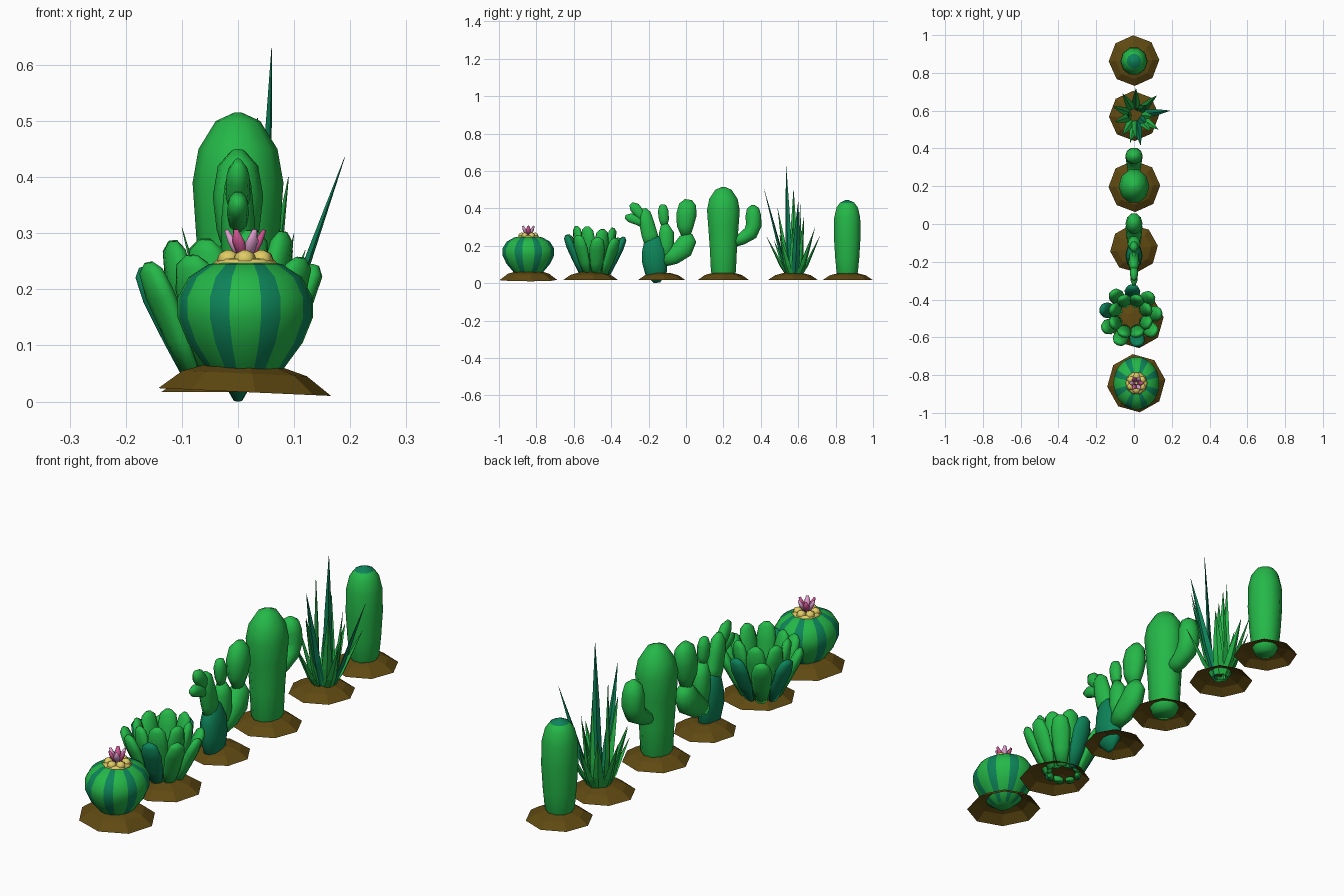
import bpy, math, random
from mathutils import Vector as V

random.seed(4)


def material(name, rgb):
    m = bpy.data.materials.new(name)
    m.diffuse_color = (*rgb, 1)
    return m


GREEN = material("leaf green", (0.018, 0.48, 0.065))
DARK = material("deep green", (0.004, 0.23, 0.10))
SOIL = material("soil brown", (0.115, 0.067, 0.006))
YELLOW = material("yellow", (0.75, 0.6, 0.13))
PINK = material("pink", (0.62, 0.09, 0.28))
PALE = material("pale pink", (0.72, 0.33, 0.6))


def make(name, verts, faces, mats, smooth=True):
    me = bpy.data.meshes.new(name)
    me.from_pydata(verts, [], faces)
    for m in mats:
        me.materials.append(m)
    for p in me.polygons:
        p.use_smooth = smooth
    ob = bpy.data.objects.new(name, me)
    bpy.context.collection.objects.link(ob)
    return ob


def loft(name, path, widths, thick, mat, side=(1, 0, 0), n=8, smooth=True, turn=0.0):
    """Rings along a path: 'widths' along side, 'thick' across it; closed ends."""
    pts = [V(p) for p in path]
    side = V(side).normalized()
    verts, faces = [], []
    for i, p in enumerate(pts):
        t = (pts[min(i + 1, len(pts) - 1)] - pts[max(i - 1, 0)]).normalized()
        other = t.cross(side).normalized()
        for j in range(n):
            a = 2 * math.pi * j / n + turn
            verts.append(p + side * math.cos(a) * widths[i] + other * math.sin(a) * thick[i])
    for i in range(len(pts) - 1):
        for j in range(n):
            k = (j + 1) % n
            faces.append((i * n + j, i * n + k, i * n + n + k, i * n + n + j))
    faces.append(tuple(reversed(range(n))))
    faces.append(tuple(range(len(verts) - n, len(verts))))
    mats = mat if isinstance(mat, list) else [mat]
    return make(name, verts, faces, mats, smooth)


def column(name, x, y, profile, mat, squash=1.0, n=12, turn=0.0):
    """Upright body of revolution from (radius, height) pairs, squashed in x."""
    return loft(name, [(x, y, z) for r, z in profile], [r * squash for r, z in profile],
                [r for r, z in profile], mat, n=n, turn=turn)


def pad(name, spine, widths, depths, mat):
    """Cactus pad or arm lying in the y-z plane; widths in plane, depths along x."""
    return loft(name, [(0, y, z) for y, z in spine], depths, widths, mat, n=10)


# soil mounds: hollow eight-sided domes (x, y, radius, top, tilt)
for i, (x, y, r, top, tilt) in enumerate([(0.012, -0.843, 0.155, 0.068, -0.045), (0.01, -0.51, 0.148, 0.06, 0),
                                          (0, -0.13, 0.127, 0.055, 0), (0.002, 0.2, 0.137, 0.058, 0),
                                          (0, 0.572, 0.133, 0.056, 0), (0, 0.865, 0.134, 0.055, 0)]):
    verts, faces = [], []
    for s, h in ((1, 0.017), (0.72, 0.017 + (top - 0.017) * 0.65), (0.35, top)):
        for j in range(8):
            a = math.pi / 4 * j + (0.12 if i < 3 else 0.03)
            dx = math.cos(a) * r * s
            verts.append((x + dx, y + math.sin(a) * r * s, h + tilt * dx))
    for k in (0, 8):
        for j in range(8):
            faces.append((k + j, k + (j + 1) % 8, k + 8 + (j + 1) % 8, k + 8 + j))
    faces.append(tuple(range(16, 24)))
    make("soil_mound_%d" % (i + 1), verts, faces, [SOIL], False)

# striped barrel cactus: three light and two dark columns repeated
BX, BY = 0.013, -0.843
barrel = column("barrel_cactus", BX, BY,
                [(0.04, 0.03), (0.08, 0.06), (0.118, 0.105), (0.139, 0.15), (0.139, 0.185),
                 (0.116, 0.222), (0.075, 0.245), (0.02, 0.252)],
                [GREEN, DARK], 0.87, 40, math.radians(-4.5))
for p in barrel.data.polygons:
    if p.index < 280 and (p.index % 40) % 5 in (2, 3):
        p.material_index = 1

# yellow crown of wool and the flower on it
column("crown_disc", BX, BY, [(0.064, 0.244), (0.052, 0.254), (0.02, 0.258)], YELLOW, 0.95, 10)
for i in range(6):
    a = math.tau * i / 6 + 0.5
    column("crown_bump_%d" % i, BX + 0.034 * math.cos(a), BY + 0.036 * math.sin(a),
           [(0.012, 0.24), (0.021, 0.252), (0.016, 0.264), (0.004, 0.27)], YELLOW, n=6)
for i in range(6):
    a = math.tau * i / 6
    out = V((math.cos(a), math.sin(a), 0))
    c = V((BX, BY, 0))
    loft("petal_%d" % i, [c + out * 0.008 + V((0, 0, 0.25)), c + out * 0.024 + V((0, 0, 0.285)),
                          c + out * 0.034 + V((0, 0, 0.306))], [0.008, 0.013, 0.005], [0.005, 0.008, 0.004],
         PALE if i % 2 else PINK, (-out.y, out.x, 0), 6)

# rosette of thick leaves: outer and inner rings
RX, RY = -0.018, -0.488
for ring, count, r0, r1, top, start in (("outer", 9, 0.07, 0.155, 0.25, 0.1), ("inner", 8, 0.06, 0.105, 0.295, 0.4)):
    for i in range(count):
        a = math.tau * i / count + start
        out = V((math.cos(a), math.sin(a), 0))
        h = top + random.uniform(-0.012, 0.012)
        c = V((RX, RY, 0))
        path = [c + out * (r0 + (r1 - r0) * t) + V((0, 0, 0.04 + (h - 0.04) * u))
                for t, u in ((0, 0), (0.35, 0.35), (0.75, 0.72), (0.97, 0.93), (1.02, 1.0))]
        dark = ring == "outer" and i in (2, 4, 7)
        loft("rosette_%s_leaf_%d" % (ring, i), path, [0.02, 0.036, 0.042, 0.032, 0.012],
             [0.01, 0.018, 0.022, 0.018, 0.007], DARK if dark else GREEN, (-out.y, out.x, 0), 8)

# prickly pear: dark base pad and branching green pads
pad("pear_base", [(-0.155, 0.002), (-0.16, 0.05), (-0.167, 0.12), (-0.168, 0.18), (-0.178, 0.232), (-0.185, 0.245)],
    [0.018, 0.06, 0.073, 0.07, 0.05, 0.03], [0.008, 0.035, 0.045, 0.042, 0.03, 0.02], DARK)
pad("pear_left_stem", [(-0.175, 0.2), (-0.195, 0.26), (-0.21, 0.32), (-0.222, 0.375), (-0.225, 0.4)],
    [0.045, 0.045, 0.042, 0.035, 0.012], [0.026, 0.03, 0.03, 0.025, 0.01], GREEN)
pad("pear_left_upper_pad", [(-0.215, 0.33), (-0.245, 0.37), (-0.275, 0.405), (-0.295, 0.425)],
    [0.022, 0.028, 0.03, 0.012], [0.018, 0.022, 0.02, 0.008], GREEN)
pad("pear_left_lower_pad", [(-0.22, 0.31), (-0.26, 0.335), (-0.3, 0.35), (-0.325, 0.355)],
    [0.02, 0.025, 0.026, 0.01], [0.015, 0.02, 0.018, 0.008], GREEN)
pad("pear_middle_stem", [(-0.11, 0.12), (-0.105, 0.2), (-0.105, 0.27), (-0.115, 0.315)],
    [0.03, 0.042, 0.042, 0.02], [0.025, 0.034, 0.034, 0.018], GREEN)
pad("pear_middle_pad", [(-0.115, 0.3), (-0.118, 0.34), (-0.122, 0.385), (-0.124, 0.415), (-0.124, 0.422)],
    [0.015, 0.028, 0.03, 0.02, 0.008], [0.012, 0.022, 0.024, 0.016, 0.006], GREEN)
pad("pear_right_stem", [(-0.12, 0.12), (-0.07, 0.145), (-0.015, 0.185), (0.01, 0.235), (0.012, 0.265)],
    [0.035, 0.05, 0.058, 0.05, 0.022], [0.03, 0.04, 0.045, 0.038, 0.018], GREEN)
pad("pear_right_pad", [(0.0, 0.25), (-0.004, 0.305), (0.002, 0.365), (0.009, 0.42), (0.013, 0.447)],
    [0.025, 0.047, 0.057, 0.048, 0.02], [0.02, 0.038, 0.045, 0.036, 0.012], GREEN)

# tall cactus with one raised arm
column("tall_cactus", 0, 0.2, [(0.055, 0.025), (0.07, 0.06), (0.076, 0.18), (0.085, 0.3), (0.092, 0.39),
                               (0.08, 0.45), (0.045, 0.5), (0.008, 0.515)], GREEN, 0.88, 10)
pad("tall_cactus_arm", [(0.24, 0.215), (0.3, 0.238), (0.345, 0.268), (0.362, 0.31), (0.36, 0.36),
                        (0.358, 0.4), (0.357, 0.419)],
    [0.03, 0.034, 0.042, 0.044, 0.044, 0.034, 0.008], [0.03, 0.036, 0.044, 0.046, 0.045, 0.034, 0.008], GREEN)

# spiky plant: tapering blades to each tip (x, y, z)
tips = [(0.06, 0.535, 0.63), (0.035, 0.417, 0.505), (0.19, 0.6, 0.435), (0.02, 0.61, 0.43), (-0.03, 0.575, 0.5),
        (0.06, 0.63, 0.35), (0.01, 0.717, 0.255), (-0.02, 0.43, 0.25), (0.09, 0.49, 0.4), (-0.11, 0.62, 0.27),
        (-0.1, 0.54, 0.31), (0.12, 0.68, 0.27), (0.13, 0.5, 0.26), (-0.06, 0.69, 0.3), (0.01, 0.45, 0.38),
        (-0.06, 0.47, 0.23), (0.1, 0.57, 0.3)]
for i, tip in enumerate(tips):
    tip = V(tip)
    d = tip - V((0.01, 0.578, 0))
    out = V((d.x, d.y, 0)).normalized()
    base = V((0.01, 0.578, 0.03)) + out * 0.028
    path = [base, base.lerp(tip, 0.3) + out * 0.006, base.lerp(tip, 0.6) + out * 0.003, tip]
    loft("blade_%d" % i, path, [0.02, 0.021, 0.014, 0.0008], [0.007, 0.009, 0.006, 0.0005],
         DARK if i < 3 else GREEN, (-out.y, out.x, 0), 4, False)

# plain column cactus with a dark tip
plain = column("column_cactus", 0, 0.862, [(0.045, 0.025), (0.06, 0.06), (0.068, 0.14), (0.075, 0.25), (0.073, 0.35),
                                           (0.06, 0.405), (0.04, 0.43), (0.008, 0.445)], [GREEN, DARK], 0.96, 10)
for p in plain.data.polygons:
    p.material_index = int(p.center.z > 0.425)
